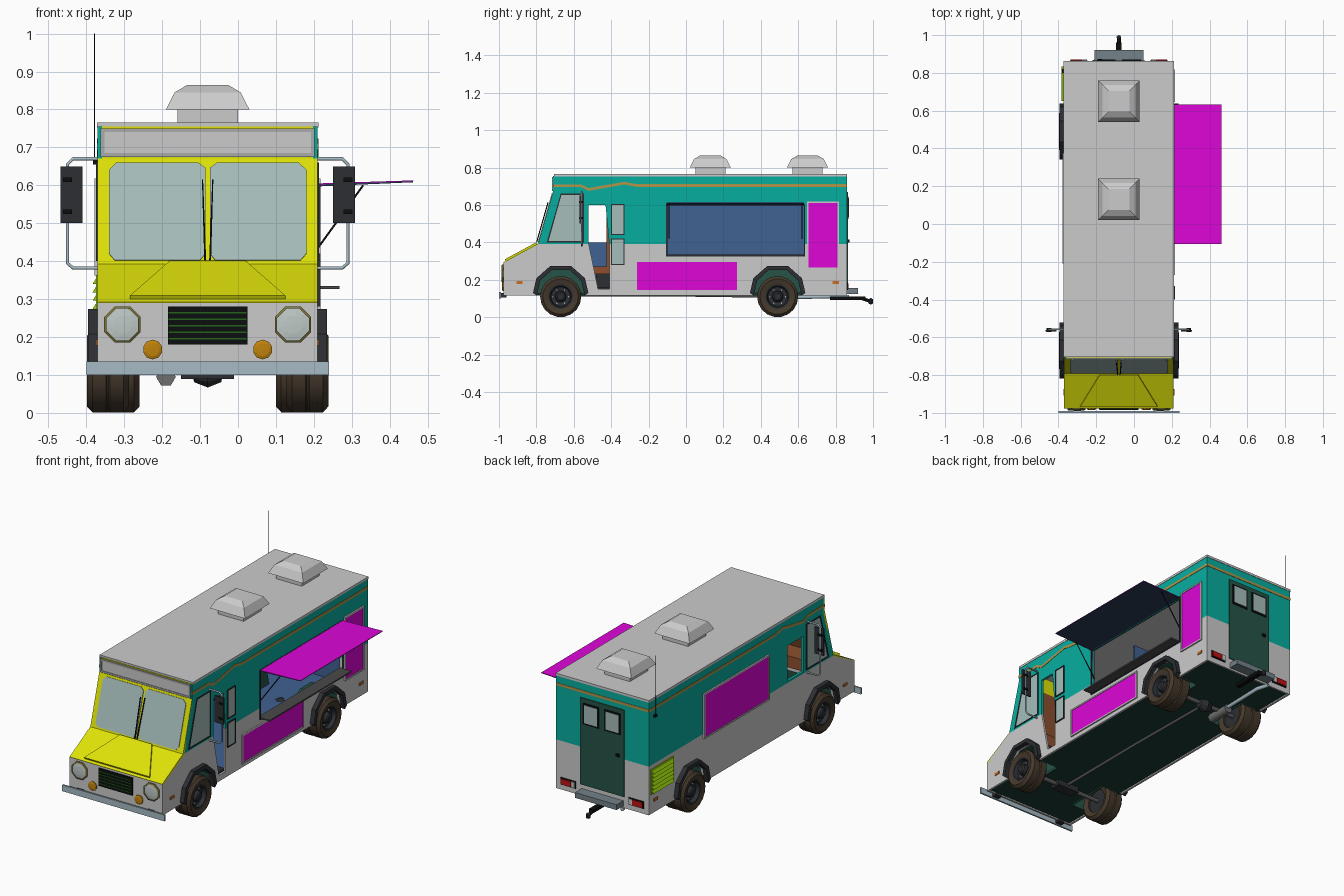
import bpy, bmesh, math
from mathutils import Vector
from mathutils.geometry import tessellate_polygon

if "Cube" in bpy.data.objects:
    bpy.data.objects.remove(bpy.data.objects["Cube"])

TEAL, YEL, MAG, BLUE = (16, 172, 157), (222, 226, 16), (220, 14, 214), (66, 98, 144)
DARK, GREEN, GLASS, STEEL = (48, 50, 54), (42, 84, 72), (164, 188, 185), (165, 186, 196)
BLACK, TYRE, GOLD, ORANGE, LIME = (20, 21, 22), (72, 60, 48), (175, 148, 74), (200, 110, 40), (150, 205, 20)
RED, BROWN = (190, 25, 25), (140, 80, 50)
CX, XR, XL = -0.08, 0.21, -0.37          # body centre line and sides


def mx(x):
    return 2 * CX - x


def finish(name, me, col):
    ob = bpy.data.objects.new(name, me)
    bpy.context.collection.objects.link(ob)
    if col:
        key = "paint_%d_%d_%d" % col
        m = bpy.data.materials.get(key) or bpy.data.materials.new(key)
        m.diffuse_color = [(c / 255) ** 2.2 for c in col] + [1]
        m.use_nodes = True
        m.node_tree.nodes["Principled BSDF"].inputs["Base Color"].default_value = m.diffuse_color
        me.materials.append(m)
    return ob


# frames: origin, u, v (normal = u x v)
SIDE = ((0, 0, 0), (0, 1, 0), (0, 0, 1))
FRONT = ((0, 0, 0), (1, 0, 0), (0, 0, 1))
TOP = ((0, 0, 0), (1, 0, 0), (0, 1, 0))
SCREEN = ((0, -.79, .39), (1, 0, 0), (0, .08, .28))
HOOD = ((0, -.975, .29), (1, 0, 0), (0, .185, .10))


def prism(name, loops, frame, d0, d1, col=None):
    """Extrude an outline (plus optional hole outlines) along the frame normal."""
    o, u, v = (Vector(a) for a in frame)
    u.normalize(), v.normalize()
    n = u.cross(v)
    bm = bmesh.new()
    flat = [p for lp in loops for p in lp]
    a, b = ([bm.verts.new(o + u * p[0] + v * p[1] + n * d) for p in flat] for d in (d0, d1))
    for t in tessellate_polygon([[Vector((p[0], p[1], 0)) for p in lp] for lp in loops]):
        for vs in (a, b):
            bm.faces.new([vs[i] for i in t])
    k = 0
    for lp in loops:
        m = len(lp)
        for i in range(m):
            j = (i + 1) % m
            bm.faces.new((a[k + i], a[k + j], b[k + j], b[k + i]))
        k += m
    bmesh.ops.recalc_face_normals(bm, faces=bm.faces)
    me = bpy.data.meshes.new(name)
    bm.to_mesh(me)
    return finish(name, me, col)


def rect(a0, a1, b0, b1):
    return [(a0, b0), (a1, b0), (a1, b1), (a0, b1)]


def box(name, x0, x1, y0, y1, z0, z1, col=None):
    return prism(name, [rect(x0, x1, y0, y1)], TOP, z0, z1, col)


def framed(name, outline, inner, frame, d, s, col, fcol):
    """Panel with a raised border."""
    prism(name + "_frame", [outline, inner], frame, d, d + s * .008, fcol)
    prism(name, [inner], frame, d, d + s * .005, col)


def framed_rect(name, r, w, frame, d, s, col, fcol=None):
    framed(name, rect(*r), rect(r[0] + w, r[1] - w, r[2] + w, r[3] - w), frame, d, s, col, fcol)


def lathe(name, prof, loc, axis, segs, col=None, smooth=False):
    """Spin (radius, height) points about an axis."""
    q = Vector((0, 0, 1)).rotation_difference(Vector(axis))
    bm = bmesh.new()
    rings = [[bm.verts.new(Vector(loc) + q @ Vector((r * math.cos(t), r * math.sin(t), h)))
              for t in (2 * math.pi * (i + .5) / segs for i in range(segs))] for r, h in prof]
    for a, b in zip(rings, rings[1:]):
        for i in range(segs):
            j = (i + 1) % segs
            bm.faces.new((a[i], a[j], b[j], b[i]))
    bmesh.ops.remove_doubles(bm, verts=bm.verts, dist=1e-6)
    bmesh.ops.recalc_face_normals(bm, faces=bm.faces)
    me = bpy.data.meshes.new(name)
    bm.to_mesh(me)
    if smooth:
        me.shade_smooth()
        me.set_sharp_from_angle(angle=math.radians(35))
    return finish(name, me, col)


def rod(name, pts, r, col=None):
    """Round bar along a path."""
    cu = bpy.data.curves.new(name, 'CURVE')
    cu.dimensions, cu.bevel_depth, cu.bevel_resolution, cu.use_fill_caps = '3D', r, 1, True
    sp = cu.splines.new('POLY')
    sp.points.add(len(pts) - 1)
    for p, c in zip(sp.points, pts):
        p.co = (*c, 1)
    tmp = bpy.data.objects.new(name + "_path", cu)
    bpy.context.collection.objects.link(tmp)
    me = bpy.data.meshes.new_from_object(tmp.evaluated_get(bpy.context.evaluated_depsgraph_get()))
    bpy.data.objects.remove(tmp)
    return finish(name, me, col)


# side walls: grey below, teal above, with wheel arches, door and serving hatch
WHEELS = (-.67, .49)
ARCH = [(-.128, .115), (-.11, .195), (-.048, .252), (.048, .252), (.11, .195), (.128, .115)]


def arch(c):
    return [(c + y, z) for y, z in ARCH]


bottom = [(-.975, .115)] + arch(WHEELS[0]) + arch(WHEELS[1]) + [(.86, .115)]
nose = [(-.79, .39), (-.975, .29)]
notched = [(.86, .39), (.63, .39), (.63, .33), (-.10, .33), (-.10, .39),
           (-.41, .39), (-.41, .15), (-.47, .15), (-.52, .39)]
upper = [(.86, .755), (-.71, .755), (-.71, .67), (-.79, .39)]
T = .012
prism("right_lower_wall", [bottom + notched + nose], SIDE, XR - T, XR)
prism("left_lower_wall", [bottom + [(.86, .39)] + nose], SIDE, XL + T, XL)
prism("right_upper_wall", [upper + [(-.52, .39), (-.52, .60), (-.43, .60), (-.41, .39), (-.10, .39),
                                    (-.10, .60), (.63, .60), (.63, .39), (.86, .39)]], SIDE, XR - T, XR, TEAL)
cab_hole = rect(-.52, -.38, .40, .60)
prism("left_upper_wall", [upper + [(.86, .39)], cab_hole], SIDE, XL + T, XL, TEAL)
prism("left_lining", [rect(-.60, .845, .26, .75), cab_hole], SIDE, XL + T, XL + T + .004, BLUE)
box("left_low_lining", XL + T, XL + T + .004, -.53, .35, .13, .26, BLUE)
prism("right_lining", [rect(-.40, .845, .26, .75), rect(-.10, .63, .33, .60)], SIDE, XR - T, XR - T - .004, BLUE)
box("roof", XL - .002, XR + .002, -.705, .862, .752, .765, (195, 195, 195))
box("rear_lower_wall", XL, XR, .85, .86, .115, .39)
box("rear_upper_wall", XL, XR, .85, .86, .39, .755, TEAL)
box("rear_lining", XL + T, XR - T, .845, .85, .13, .75, BLUE)
box("galley_partition", XL + T, -.10, -.125, -.115, .13, .75, BLUE)
wells = [rect(*sorted((f(.08), f(.19))), c - .128, c + .128) for c in WHEELS for f in (float, mx)]
prism("floor", [rect(XL + .01, XR - .01, -.97, .85)] + wells, TOP, .122, .13, (32, 62, 53))
prism("inner_floor", [rect(XL + .012, XR - .012, -.38, .845)] + wells[2:], TOP, .13, .133, BLUE)

# gold stripe
top = [(-.71, .71), (-.56, .71), (-.52, .69), (-.33, .724), (-.27, .712), (.86, .712)]
stripe = top + [(y, z - .015) for y, z in reversed(top)]
prism("right_stripe", [stripe], SIDE, XR, XR + .002, GOLD)
prism("left_stripe", [stripe], SIDE, XL, XL - .002, GOLD)
box("rear_stripe", XL, XR, .86, .862, .697, .712, GOLD)

# front: nose, hood, windscreen and sign box
box("nose_panel", XL, XR, -.975, -.965, .115, .29)
prism("hood", [rect(XL, XR, 0, .21)], HOOD, -.01, .003, YEL)
prism("hood_bulge", [[(-.285, .015), (.125, .015), (.02, .208), (-.18, .208)]], HOOD, .003, .014, YEL)
prism("windscreen_surround", [rect(XL, XR, 0, .292)], SCREEN, -.012, .001, YEL)
prism("windscreen_lining", [rect(XL + T, XR - T, 0, .285)], SCREEN, -.016, -.012, BROWN)
for tag, f in (("left", float), ("right", mx)):
    g = [(-.34, .03), (-.325, .012), (-.10, .012), (-.086, .03), (-.086, .265), (-.105, .28), (-.32, .28), (-.34, .26)]
    prism(tag + "_windscreen", [[(f(x), y) for x, y in g]], SCREEN, 0, .005, GLASS)
    prism(tag + "_wiper", [[(f(-.084), .01), (f(-.089), .01), (f(-.095), .23), (f(-.092), .23)]], SCREEN, .008, .014, BLACK)
box("brow", XL, XR, -.708, -.70, .665, .755, YEL)
framed_rect("sign_box", (-.362, .202, .675, .75), .01, FRONT, .708, 1, None, (170, 170, 170))
box("dashboard", XL + .02, XR - .02, -.78, -.66, .32, .385, BROWN)
box("front_bumper", -.40, .24, -1.0, -.99, .10, .135, STEEL)
for x in (-.30, .14):
    box("bumper_bracket", x - .02, x + .02, -.992, -.96, .105, .13, DARK)
box("grille", -.185, .025, -.981, -.97, .18, .28, BLACK)
for i in range(5):
    box("grille_slat", -.183, .023, -.984, -.98, .194 + i * .017, .198 + i * .017, (40, 100, 30))
for x in (-.305, mx(-.305)):
    lathe("headlight_bezel", [(.052, 0), (.052, .008), (.045, .012), (.045, .004)], (x, -.975, .233), (0, -1, 0), 8, (125, 118, 62))
    lathe("headlight", [(.046, 0), (.046, .006), (.025, .009), (0, .01)], (x, -.975, .233), (0, -1, 0), 12, (190, 200, 198))
for x in (-.225, mx(-.225)):
    lathe("fog_light", [(.026, 0), (.026, .006), (.018, .009), (0, .01)], (x, -.975, .167), (0, -1, 0), 10, (190, 130, 20))

# cab side windows, mirrors and side markers
quarter = [(-.745, .40), (-.545, .40), (-.545, .66), (-.67, .66)]
quarter_in = [(-.735, .406), (-.552, .406), (-.552, .654), (-.666, .654)]
for tag, f, s in (("right", float, 1), ("left", mx, -1)):
    framed(tag + "_quarter_window", quarter, quarter_in, SIDE, f(XR) - s * .004, s, GLASS, DARK)
    y = -.557
    rod(tag + "_mirror_arm", [(f(.21), y, .67), (f(.275), y, .67), (f(.29), y, .655), (f(.29), y, .395),
                              (f(.275), y, .382), (f(.21), y, .382)], .005, STEEL)
    box(tag + "_mirror", *sorted((f(.25), f(.308))), y - .012, y - .003, .50, .65, DARK)
    for z in (.53, .615):
        box(tag + "_mirror_clamp", *sorted((f(.278), f(.302))), y - .016, y + .006, z - .006, z + .006, BLACK)
    for y in (-.89, .80):
        box(tag + "_side_marker", *sorted((f(XR), f(XR + .004))), y - .017, y + .017, .178, .193, ORANGE)
for z0, z1 in ((.44, .605), (.28, .42)):
    framed_rect("door_window", (-.40, -.328, z0, z1), .005, SIDE, XR - .001, 1, GLASS, DARK)

# display panels
for nm, r, x, s in (("right_low_panel", (-.27, .28, .137, .302), XR, 1), ("right_rear_panel", (.647, .818, .257, .618), XR, 1),
                    ("left_panel", (-.21, .375, .362, .618), XL, -1)):
    framed_rect(nm, r, .008, SIDE, x, s, MAG)

# serving hatch: border, awning, struts and counter
prism("hatch_border", [rect(-.107, .637, .324, .606), rect(-.10, .63, .332, .60)], SIDE, XR - .014, XR + .004, DARK)
prism("awning", [[(.21, .602), (.463, .611), (.463, .613), (.21, .605)]], FRONT, .105, -.632, MAG)
prism("awning_underside", [[(.21, .597), (.461, .608), (.461, .611), (.21, .602)]], FRONT, .103, -.63, (44, 62, 86))
for y in (-.09, .62):
    rod("awning_strut", [(.20, y, .42), (.33, y, .60)], .003, BLACK)
box("counter", .195, .268, -.10, .63, .327, .335, (75, 75, 75))

# rear: door, step bumper, lamps, hitch
box("rear_door", -.218, .058, .86, .866, .18, .67, GREEN)
for x in (-.147, mx(-.147)):
    prism("rear_window_frame", [rect(x - .05, x + .05, .525, .645)], FRONT, -.866, -.870, BLACK)
    prism("rear_window", [rect(x - .041, x + .041, .535, .636)], FRONT, -.866, -.872, GLASS)
box("door_handle", -.19, -.17, .866, .874, .40, .415, BLACK)
box("rear_step", -.21, .05, .86, .92, .125, .155, (115, 128, 136))
for s in (-1, 1):
    box("lamp_plate", *sorted((CX + s * .165, CX + s * .26)), .86, .865, .145, .185, BLACK)
    for a, b, c in ((.17, .19, (225, 225, 225)), (.193, .255, RED)):
        box("tail_light", *sorted((CX + s * a, CX + s * b)), .86, .87, .15, .18, c)
box("hitch_bar", CX - .014, CX + .014, .77, .96, .092, .11, BLACK)
rod("hitch_tongue", [(CX, .94, .10), (CX, .985, .085)], .010, BLACK)
lathe("hitch_ball", [(0, -.018), (.012, -.012), (.012, .01), (0, .018)], (CX, .988, .085), (0, 0, 1), 10, DARK)
rod("tail_pipe", [(-.19, .50, .105), (-.19, .80, .11), (-.21, .87, .11)], .011, STEEL)

# louvred vent at left rear
box("vent_back", XL - .004, XL, .64, .845, .225, .368, LIME)
for i in range(6):
    z = .23 + i * .022
    prism("vent_slat", [[(XL, z), (XL - .013, z), (XL, z + .022)]], FRONT, -.65, -.835, LIME)

# roof vents and antenna
for y in (.13, .65):
    q = math.sqrt(2)
    lathe("roof_vent_base", [(.08 * q, 0), (.08 * q, .045)], (CX, y, .76), (0, 0, 1), 4)
    lathe("roof_vent_cap", [(.08 * q, 0), (.11 * q, 0), (.087 * q, .045), (.055 * q, .064), (0, .064)], (CX, y, .80), (0, 0, 1), 4)
rod("antenna", [(XL - .008, .81, .66), (XL - .008, .81, 1.0)], .0013, BLACK)
box("antenna_mount", XL - .012, XL, .80, .82, .655, .668, BLACK)

# wheels, flares, wells, axles
flare = [(-.148, .13), (-.13, .208), (-.055, .274), (.055, .274), (.13, .208), (.148, .13)]
for end, c, w in (("front", WHEELS[0], .11), ("rear", WHEELS[1], .138)):
    for tag, f, s in (("right", float, 1), ("left", mx, -1)):
        nm = end + "_" + tag
        ring = [(c + y, z) for y, z in flare] + arch(c)[::-1]
        prism(nm + "_flare", [ring], SIDE, f(.205), f(.235), DARK)
        prism(nm + "_well", [[(c + y * 1.04, z + .006 * (z > .15)) for y, z in ARCH] + arch(c)[::-1]], SIDE, f(.205), f(.08), GREEN)
        prism(nm + "_well_back", [arch(c)], SIDE, f(.08), f(.075), GREEN)
        lathe(nm + "_tyre", [(.066, -w + .01), (.095, -w), (.11, -w + .014), (.11, -w * .55), (.104, -w * .52), (.104, -w * .48),
                             (.11, -w * .45), (.11, -.014), (.095, 0), (.066, -.008), (.066, -w + .01)],
              (f(.238), c, .11), (s, 0, 0), 18, TYRE, True)
        lathe(nm + "_rim", [(0, -w + .02), (.067, -w + .02), (.067, -.006), (.058, -.008), (.052, -.03), (.03, -.034),
                            (.026, -.012), (.018, -.006), (0, -.006)], (f(.238), c, .11), (s, 0, 0), 18, DARK, True)
        for i in range(6):
            t = i * math.pi / 3
            lathe(nm + "_wheel_nut", [(.005, 0), (.005, .008), (0, .008)],
                  (f(.206), c + .04 * math.cos(t), .11 + .04 * math.sin(t)), (s, 0, 0), 6, STEEL)
    rod(end + "_axle", [(-.32, c, .11), (.16, c, .11)], .012, (90, 90, 92))
lathe("differential", [(0, -.04), (.025, -.036), (.04, 0), (.025, .036), (0, .04)], (CX, .49, .105), (1, 0, 0), 10, DARK)
rod("drive_shaft", [(CX, -.67, .116), (CX, -.1, .118), (CX, .49, .11)], .008, (90, 90, 92))
box("gearbox", -.15, -.01, -.70, -.64, .09, .125, DARK)
rod("muffler", [(-.19, .42, .095), (-.19, .56, .095)], .026, (110, 110, 110))

# cab seat and step
box("seat_cushion", -.31, -.17, -.50, -.40, .23, .27, BROWN)
box("seat_back", -.31, -.17, -.425, -.395, .25, .54, BROWN)
box("seat_base", -.28, -.20, -.48, -.41, .13, .23, DARK)
box("door_step", .10, .20, -.50, -.40, .13, .16, DARK)
